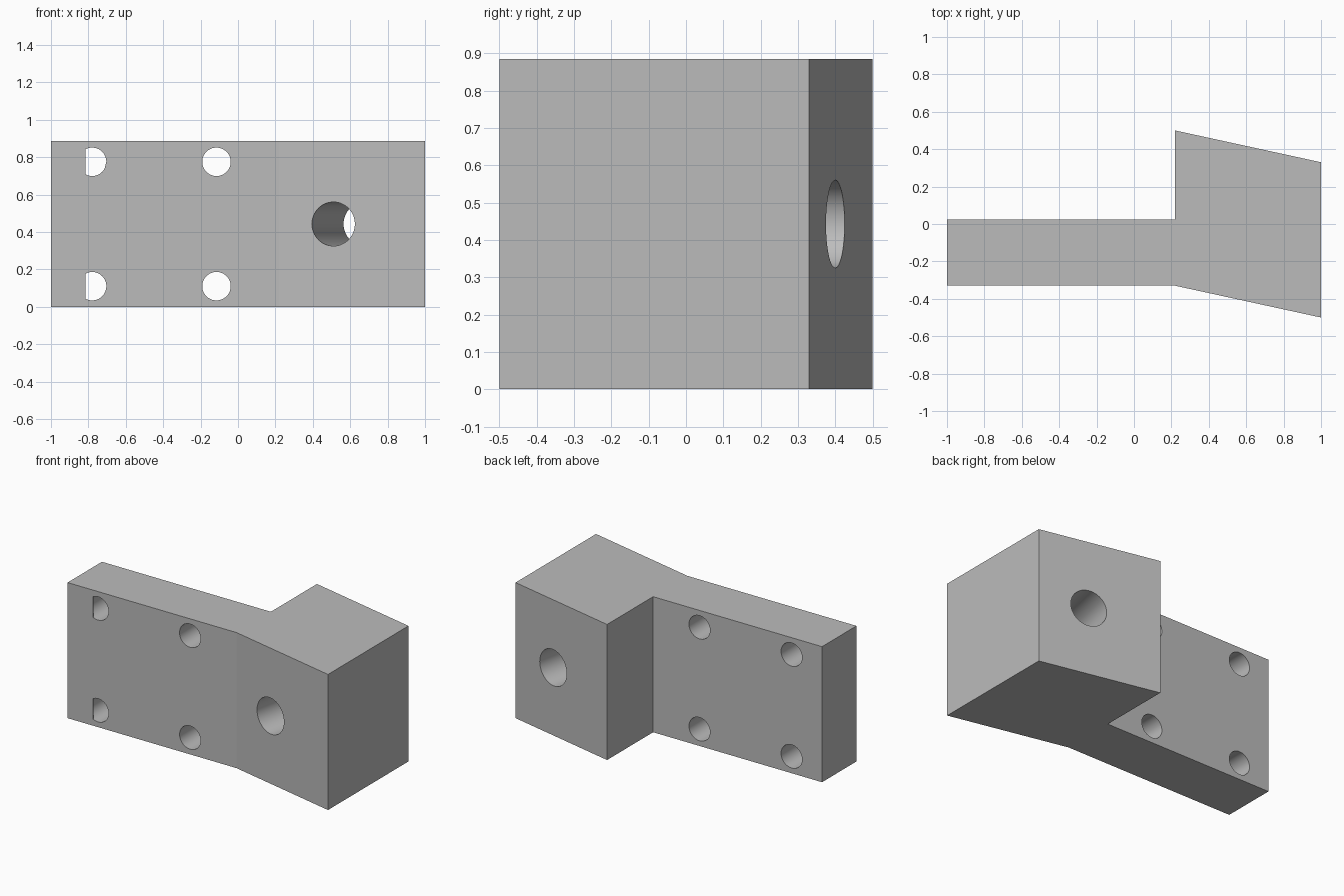
import bpy
import bmesh
from math import pi, atan2
from mathutils import Matrix, Vector

HEIGHT = 0.885
MID = HEIGHT / 2
FRONT = -0.33
LIP = 0.004

cube = bpy.data.objects.get("Cube")
if cube:
    bpy.data.objects.remove(cube, do_unlink=True)

grey = bpy.data.materials.new("plain grey")
grey.use_nodes = True
colour = (0.5, 0.5, 0.5, 1)
grey.diffuse_color = colour
grey.node_tree.nodes["Principled BSDF"].inputs["Base Color"].default_value = colour


def finish(name, bm):
    bmesh.ops.recalc_face_normals(bm, faces=bm.faces)
    mesh = bpy.data.meshes.new(name)
    bm.to_mesh(mesh)
    bm.free()
    obj = bpy.data.objects.new(name, mesh)
    bpy.context.collection.objects.link(obj)
    mesh.materials.append(grey)
    return obj


def prism(name, outline, height):
    """Extrude a plan outline straight up."""
    bm = bmesh.new()
    face = bm.faces.new([bm.verts.new((x, y, 0)) for x, y in outline])
    top = bmesh.ops.extrude_face_region(bm, geom=[face])["geom"]
    verts = [v for v in top if isinstance(v, bmesh.types.BMVert)]
    bmesh.ops.translate(bm, verts=verts, vec=(0, 0, height))
    return finish(name, bm)


def drill(target, start, end, radius, flat_x=None):
    """Cut a round hole from start to end, optionally flattened on its -x side."""
    start, end = Vector(start), Vector(end)
    axis = end - start
    turn = Matrix.Rotation(atan2(-axis.x, axis.y), 4, "Z") @ Matrix.Rotation(pi / 2, 4, "X")
    bm = bmesh.new()
    bmesh.ops.create_cone(bm, cap_ends=True, segments=64, radius1=radius, radius2=radius,
                          depth=axis.length, matrix=Matrix.Translation((start + end) / 2) @ turn)
    if flat_x is not None:
        cut = bmesh.ops.bisect_plane(bm, geom=bm.verts[:] + bm.edges[:] + bm.faces[:],
                                     plane_co=(flat_x, 0, 0), plane_no=(-1, 0, 0), clear_outer=True)
        edges = [e for e in cut["geom_cut"] if isinstance(e, bmesh.types.BMEdge)]
        bmesh.ops.contextual_create(bm, geom=edges)
    cutter = finish("hole_cutter", bm)
    mod = target.modifiers.new("hole", "BOOLEAN")
    mod.operation = "DIFFERENCE"
    mod.solver = "EXACT"
    mod.object = cutter
    bpy.context.view_layer.objects.active = target
    bpy.ops.object.modifier_apply(modifier=mod.name)
    bpy.data.objects.remove(cutter, do_unlink=True)


# Flat mounting plate joined to a skewed block
bracket = prism("bracket", [(-1, FRONT), (0.22, FRONT), (1, -0.5), (1, 0.33),
                            (0.22, 0.5), (0.22, 0.025), (-1, 0.025)], HEIGHT)

# Four mounting holes; the outer pair is partly covered by a thin front lip
for z in (0.11, HEIGHT - 0.11):
    drill(bracket, (-0.115, -0.5, z), (-0.115, 0.2, z), 0.076)
    drill(bracket, (-0.78, FRONT + LIP, z), (-0.78, 0.2, z), 0.076)
    drill(bracket, (-0.78, -0.5, z), (-0.78, FRONT + 2 * LIP, z), 0.076, flat_x=-0.815)

# Large bore square to the slanted faces
front, back = Vector((0.51, -0.393, MID)), Vector((0.679, 0.4, MID))
drill(bracket, front * 1.3 - back * 0.3 , back * 1.3 - front * 0.3, 0.1175)

# Smooth bores with crisp edges
bpy.ops.object.select_all(action="DESELECT")
bracket.select_set(True)
bpy.context.view_layer.objects.active = bracket
bpy.ops.object.shade_smooth_by_angle(angle=pi / 20)
